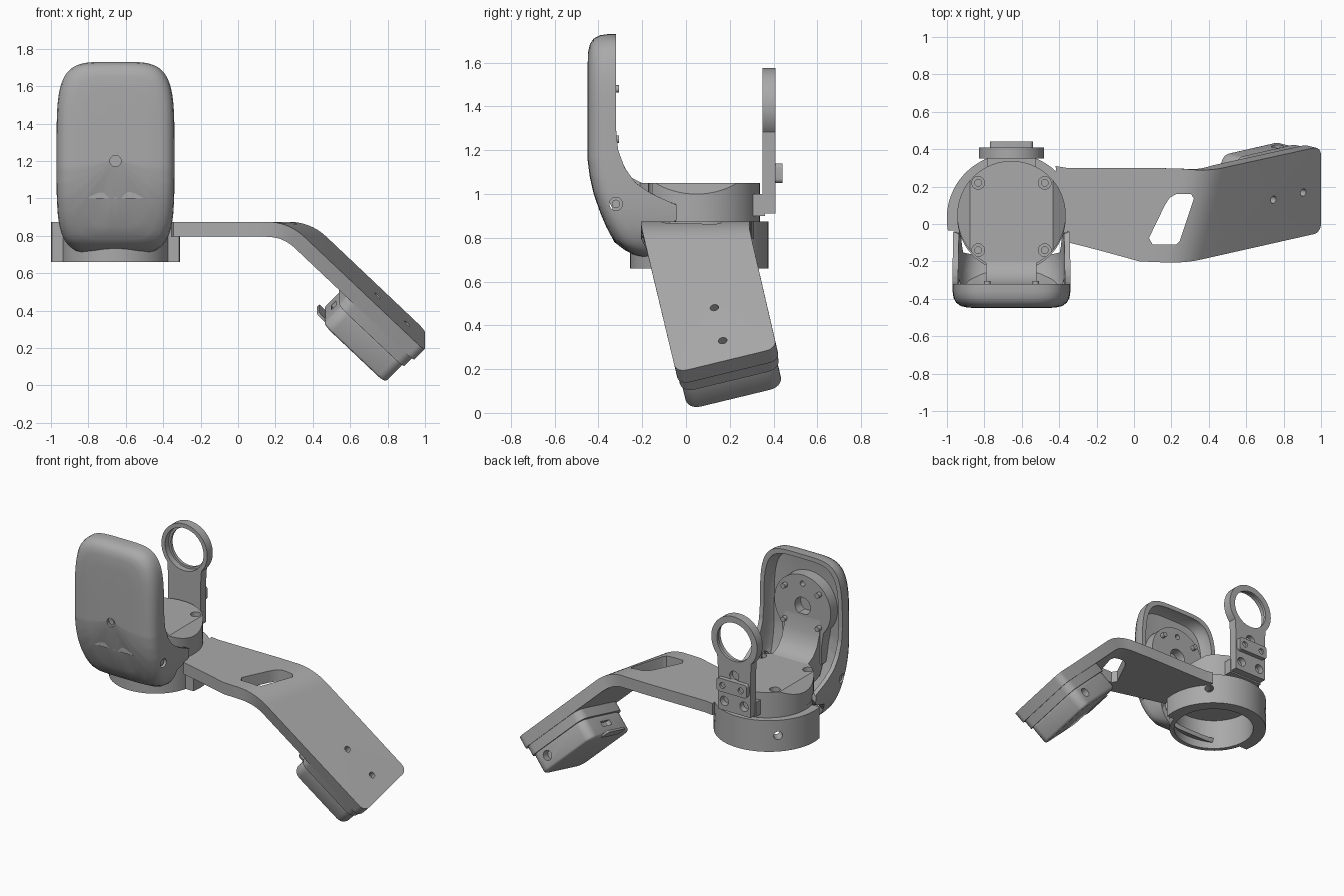
import bpy, bmesh, math
from mathutils import Vector, Matrix

if "Cube" in bpy.data.objects:
    bpy.data.objects.remove(bpy.data.objects["Cube"])

mat = bpy.data.materials.new("grey_plastic")
mat.diffuse_color = (0.40, 0.40, 0.40, 1)
mat.use_nodes = True
mat.node_tree.nodes["Principled BSDF"].inputs["Base Color"].default_value = mat.diffuse_color
CX, CY = -0.655, 0.035          # axis of the round collar


def finish(name, bm, recalc=True):
    if recalc:
        bmesh.ops.recalc_face_normals(bm, faces=bm.faces)
    me = bpy.data.meshes.new(name)
    bm.to_mesh(me)
    bm.free()
    me.materials.append(mat)
    ob = bpy.data.objects.new(name, me)
    bpy.context.collection.objects.link(ob)
    return ob


def prism(name, pts, axis, lo, hi, matrix=None):
    """Extrude a 2D outline along an axis."""
    place = {'x': lambda p, h: (h, p[0], p[1]), 'y': lambda p, h: (p[0], h, p[1]),
             'z': lambda p, h: (p[0], p[1], h)}[axis]
    bm = bmesh.new()
    a, b = [[bm.verts.new(place(p, h)) for p in pts] for h in (lo, hi)]
    bm.faces.new(a)
    bm.faces.new(b)
    for i in range(len(pts)):
        j = (i + 1) % len(pts)
        bm.faces.new((a[i], a[j], b[j], b[i]))
    if matrix:
        bm.transform(matrix)
    return finish(name, bm)


def circle(x, y, r, n=48, a0=0, a1=360):
    m = n if a1 - a0 == 360 else n - 1
    return [(x + r * math.cos(math.radians(a0 + (a1 - a0) * i / m)),
             y + r * math.sin(math.radians(a0 + (a1 - a0) * i / m))) for i in range(n)]


def rounded(x0, x1, y0, y1, r):
    out = []
    for x, y, a in ((x1 - r, y1 - r, 0), (x0 + r, y1 - r, 90), (x0 + r, y0 + r, 180), (x1 - r, y0 + r, 270)):
        out += circle(x, y, r, 7, a, a + 90)
    return out


def rod(name, start, direction, r, length, n=24):
    m = Matrix.Translation(start) @ Vector(direction).to_track_quat('Z', 'Y').to_matrix().to_4x4()
    return prism(name, circle(0, 0, r, n), 'z', 0, length, m)


def apply(ob, mod):
    bpy.context.view_layer.objects.active = ob
    bpy.ops.object.modifier_apply(modifier=mod.name)


def cut(ob, *cutters):
    for c in cutters:
        mod = ob.modifiers.new("cut", 'BOOLEAN')
        mod.operation, mod.solver, mod.object = 'DIFFERENCE', 'EXACT', c
        apply(ob, mod)
        bpy.data.objects.remove(c)


def bevel(ob, width, seg=3):
    mod = ob.modifiers.new("bevel", 'BEVEL')
    mod.width, mod.segments, mod.limit_method, mod.angle_limit = width, seg, 'ANGLE', 0.8
    apply(ob, mod)


def interp(table, v):
    for (a, p), (b, q) in zip(table, table[1:]):
        if v <= b:
            return p + (q - p) * max(0, (v - a) / (b - a))
    return table[-1][1]


# Collar: thin full ring plus a thick half ring at the back
collar = prism("collar_ring", circle(CX, CY, 0.29, 96), 'z', 0.66, 0.90)
cut(collar, prism("c", circle(CX, CY, 0.26, 96), 'z', 0.6, 0.87))
half = prism("collar_half_band", circle(CX, CY - 0.005, 0.346, 72, -11, 191), 'z', 0.66, 0.875)
cut(half, prism("c", circle(CX, CY, 0.275, 96), 'z', 0.6, 0.95))
for a in (45, 135):
    d = Vector((math.cos(math.radians(a)), math.sin(math.radians(a)), 0))
    for ob in (collar, half):
        cut(ob, rod("c", Vector((CX, CY, 0.77)) + d * 0.2, d, 0.028, 0.3))

# Round body with sloped sides and four screw wells
bm = bmesh.new()
bmesh.ops.create_cone(bm, cap_ends=True, segments=96, radius1=0.29, radius2=0.29, depth=0.18,
                      matrix=Matrix.Translation((CX, CY + 0.012, 0.96)))
for s in (-1, 1):
    bmesh.ops.bisect_plane(bm, geom=bm.verts[:] + bm.edges[:] + bm.faces[:], clear_outer=True,
                           plane_co=(CX + s * 0.223, 0, 1.05), plane_no=(s * 0.6, 0, 0.8))
    bmesh.ops.holes_fill(bm, edges=[e for e in bm.edges if e.is_boundary])
body = finish("round_body", bm)
for sx in (-1, 1):
    for y in (-0.14, 0.22):
        p = (CX + sx * 0.178, y, 0)
        cut(body, rod("c", (p[0], y, 0.99), (0, 0, 1), 0.034, 0.2), rod("c", (p[0], y, 0.94), (0, 0, 1), 0.018, 0.1))
prism("body_foot", [(CX - 0.13, 0.2), (CX + 0.13, 0.2), (CX + 0.13, 0.36), (CX - 0.13, 0.36)], 'z', 0.9, 1.0)

# Front shell: rings of a soft rectangle following the curved side profile
FRONT = [(0.70, -0.23), (0.72, -0.26), (0.77, -0.325), (0.84, -0.36), (0.91, -0.39), (1.0, -0.422),
         (1.08, -0.44), (1.16, -0.45), (1.8, -0.45)]
BACK = [(0.70, -0.17), (0.84, -0.15), (0.87, -0.04), (0.95, -0.04), (0.975, -0.10), (1.0, -0.155), (1.05, -0.23),
        (1.12, -0.28), (1.2, -0.31), (1.3, -0.32), (1.8, -0.32)]
RINGS = [(0.28, 0.035), (0.15, 0.035), (0.05, 0.045), (0.03, 0.09), (0.03, None), (0, None), (0, 0.09),
         (0.005, 0.055), (0.02, 0.028), (0.045, 0.011), (0.08, 0.003), (0.15, 0), (0.28, 0)]
bm = bmesh.new()
N, loops = 160, []
for inset, off in RINGS:
    a, b, ring = 0.315 - inset, 0.515 - inset, []
    for i in range(N):
        c, s = math.cos(2 * math.pi * i / N), math.sin(2 * math.pi * i / N)
        r = ((abs(c) / a) ** 4.5 + (abs(s) / b) ** 4.5) ** (-1 / 4.5)
        z = 1.215 + r * s
        back = interp(BACK, z)
        y = back if off is None else min(back, interp(FRONT, z) + off)
        ring.append(bm.verts.new((CX + r * c, y, z)))
    loops.append(ring)
for p, q in zip(loops, loops[1:]):
    for i in range(N):
        bm.faces.new((p[i], p[(i + 1) % N], q[(i + 1) % N], q[i]))
bm.faces.new(loops[0])
bm.faces.new(loops[-1])
shell = finish("front_shell", bm)
cut(shell, rod("c", (CX, -0.435, 1.2), (0, -1, 0), 0.03, 0.1))
for s in (-1, 1):
    cut(shell, rod("c", (CX + s * 0.25, -0.32, 0.955), (s, 0, 0), 0.03, 0.2))
    rod("side_screw", (CX + s * 0.28, -0.32, 0.955), (s, 0, 0), 0.019, 0.02)
rod("front_screw", (CX, -0.43, 1.2), (0, -1, 0), 0.017, 0.012)


def keyhole(cz, r, neck, base):
    """Round head on a straight neck, with a soft shoulder."""
    left = [(CX - neck, cz - r * 1.12), (CX - neck, base)]
    right = [(CX + neck, base), (CX + neck, cz - r * 1.12)]
    return circle(CX, cz, r, 60, -42, 222) + left + right


# Motor mount inside the shell, with its curved foot
mount = prism("motor_mount", keyhole(1.365, 0.215, 0.145, 1.0), 'y', -0.42, -0.335)
cut(mount, prism("c", [(CX + x, 1.365 + z) for x, z in circle(0, 0, 0.06, 20, -60, 240)], 'y', -0.40, -0.3))
for a in (90, 270):
    z = 1.365 + 0.155 * math.sin(math.radians(a))
    cut(mount, rod("c", (CX, -0.38, z), (0, 1, 0), 0.018, 0.1))
for sx in (-1, 1):
    for sz in (-1, 1):
        rod("mount_pin", (CX + sx * 0.13, -0.36, 1.365 + sz * 0.115), (0, 1, 0), 0.017, 0.055)
prism("mount_foot", [(-0.41, 1.3), (-0.335, 1.3), (-0.325, 1.2), (-0.30, 1.13), (-0.26, 1.08), (-0.2, 1.05), (0, 1.045),
                     (0, 0.88), (-0.2, 0.88), (-0.33, 0.92), (-0.39, 1.05)], 'x', CX - 0.135, CX + 0.135)

# Rear bracket with a stepped ring, clamp bar and screw wells
bracket = prism("rear_bracket", keyhole(1.40, 0.175, 0.125, 0.91), 'y', 0.35, 0.41)
cut(bracket, rod("c", (CX, 0.3, 1.40), (0, 1, 0), 0.132, 0.2, 64), rod("c", (CX, 0.3, 1.40), (0, 1, 0), 0.147, 0.09, 64))
cut(bracket, rod("c", (CX, 0.38, 1.165), (0, 1, 0), 0.035, 0.1))
clamp = prism("clamp_bar", rounded(CX - 0.115, CX + 0.115, 1.05, 1.14, 0.02), 'y', 0.40, 0.44)
for s in (-1, 1):
    cut(clamp, rod("c", (CX + s * 0.07, 0.425, 1.095), (0, 1, 0), 0.02, 0.1))
    cut(bracket, rod("c", (CX + s * 0.075, 0.37, 0.975), (0, 1, 0), 0.032, 0.1))

# Bent arm: frame of the sloped end (down slope, across, outward)
nrm = Vector((1, -0.24, 1)).normalized()
across = Vector((0, 0.972, 0.235)).normalized()
down = across.cross(nrm).normalized()
P0 = Vector((1.0, 0.185, 0.24))
frame = Matrix((down, across, nrm)).transposed().to_4x4()
frame.translation = P0


def slope(u, w):
    return P0 + down * u + across * w


pairs = [(Vector((-0.345, -0.1, 0.875)), Vector((-0.42, 0.31, 0.875))),
         (Vector((-0.2, -0.137, 0.875)), Vector((-0.36, 0.3, 0.875))),
         (Vector((0.03, -0.2, 0.875)), Vector((0.1, 0.3, 0.875)))]
folds = []
for w, y in ((-0.235, -0.205), (0.242, 0.295)):
    u = (0.875 - slope(0, w).z) / down.z
    f = slope(u, w)
    a, b = f - Vector((0.12, f.y - y, 0)), f + down * 0.12
    folds.append([a * (1 - t) ** 2 + f * 2 * t * (1 - t) + b * t * t for t in [i / 8 for i in range(9)]])
pairs += list(zip(*folds))
for i in range(7):
    t = math.radians(15 * i)
    w = 0.237 - 0.05 * (1 - math.cos(t))
    pairs.append((slope(-0.05 + 0.05 * math.sin(t), -w), slope(-0.05 + 0.05 * math.sin(t), w)))
bm = bmesh.new()
rows = [[bm.verts.new(p) for p in pr] for pr in pairs]
for p, q in zip(rows, rows[1:]):
    bm.faces.new((p[0], q[0], q[1], p[1]))
arm = finish("bent_arm", bm, recalc=False)
mod = arm.modifiers.new("thickness", 'SOLIDIFY')
mod.thickness, mod.offset, mod.use_even_offset = 0.08, -1, True
apply(arm, mod)
slot = prism("c", [(0.10, -0.11), (0.225, -0.11), (0.245, -0.09), (0.32, 0.135), (0.305, 0.16), (0.225, 0.16),
                   (0.19, 0.14), (0.165, 0.10), (0.08, -0.075)], 'z', 0.6, 1.1)
cut(arm, slot)
for p in ((0.745, 0.13, 0.48), (0.905, 0.168, 0.33)):
    cut(arm, rod("c", Vector(p) - nrm * 0.04, nrm, 0.02, 0.1))

# Two-layer box under the sloped end, with a small lip
upper = prism("box_lid", rounded(-0.50, -0.012, -0.232, 0.232, 0.06), 'z', -0.145, -0.07, frame)
lower = prism("box_base", rounded(-0.485, -0.022, -0.224, 0.224, 0.06), 'z', -0.28, -0.14, frame)
bevel(lower, 0.018)
cut(lower, rod("c", slope(-0.13, 0.17) - nrm * 0.2, across, 0.032, 0.2))
cut(lower, prism("c", rounded(-0.6, -0.46, -0.05, 0.05, 0.01), 'z', -0.22, -0.185, frame))
prism("box_lip", rounded(-0.53, -0.46, -0.1, 0.1, 0.02), 'z', -0.283, -0.268, frame)

# Smooth shading with sharp edges kept
for ob in bpy.context.scene.objects:
    ob.select_set(True)
bpy.context.view_layer.objects.active = shell
bpy.ops.object.shade_smooth_by_angle(angle=math.radians(30))
